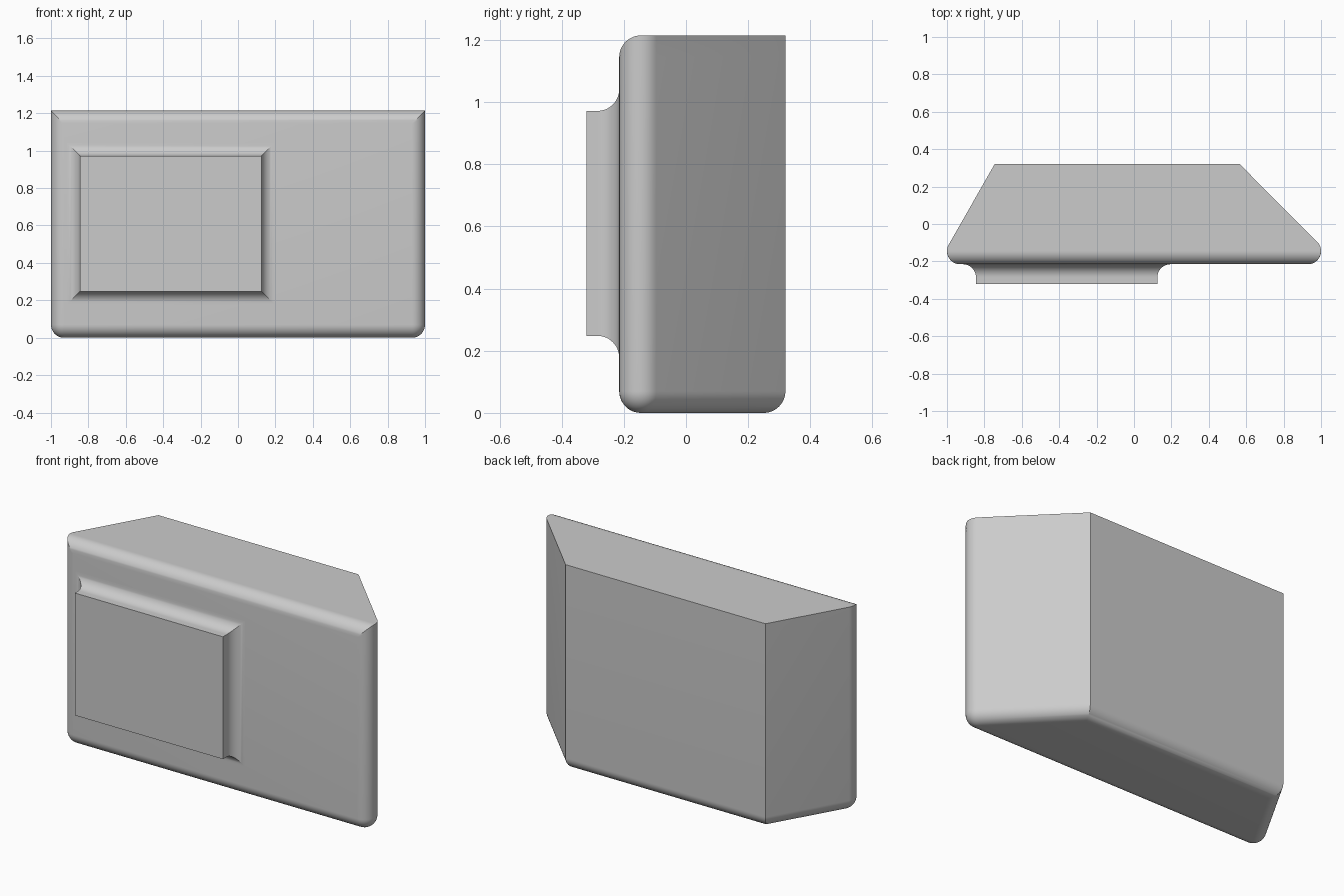
import bpy
import bmesh
from math import sin, cos, radians, pi
from mathutils import Vector

HEIGHT = 1.215      # body height
FRONT = -0.215      # y of the body's front face
BACK = 0.32         # y of the body's back face
R = 0.07            # radius of every round
STEPS = 12          # segments per round

cube = bpy.data.objects.get("Cube")
if cube:
    bpy.data.objects.remove(cube, do_unlink=True)


def lerp(a, b, f):
    return a + (b - a) * f


def loft(name, rings):
    """Skin a stack of equal-length closed rings and cap both ends."""
    bm = bmesh.new()
    loops = [[bm.verts.new(p) for p in ring] for ring in rings]
    n = len(loops[0])
    for low, high in zip(loops, loops[1:]):
        for i in range(n):
            j = (i + 1) % n
            bm.faces.new((low[i], low[j], high[j], high[i]))
    bm.faces.new(loops[0][::-1])
    bm.faces.new(loops[-1])
    bmesh.ops.remove_doubles(bm, verts=bm.verts, dist=1e-5)
    bmesh.ops.recalc_face_normals(bm, faces=bm.faces)
    mesh = bpy.data.meshes.new(name)
    bm.to_mesh(mesh)
    bm.free()
    obj = bpy.data.objects.new(name, mesh)
    bpy.context.collection.objects.link(obj)
    bpy.ops.object.select_all(action='DESELECT')
    obj.select_set(True)
    bpy.context.view_layer.objects.active = obj
    bpy.ops.object.shade_smooth_by_angle(angle=radians(25))
    return obj


def body_ring(z, radius=R, trim=0.0):
    """Body outline: shrunk to the given round radius, front trimmed by an angle."""
    inset = R - radius

    def back_corner(x, angle):
        side = Vector((cos(angle), sin(angle)))
        rear = Vector((0, 1))
        p = Vector((x, BACK)) - inset * (side + rear) / (1 + side.dot(rear))
        return (p.x, p.y, z)

    def arc(cx, start, end):
        angles = [lerp(start, end, i / STEPS) for i in range(STEPS + 1)]
        return [(cx + radius * cos(a), FRONT + R + radius * sin(a), z) for a in angles]

    left_normal, right_normal = radians(150), radians(45)
    down = 1.5 * pi
    return ([back_corner(-0.745, left_normal)]
            + arc(R - 1, left_normal, down - trim)
            + arc(1 - R, down + trim, right_normal + 2 * pi)
            + [back_corner(0.565, right_normal)])


# Body: rounded underside, straight walls, rounded upper front edge
quarter = [i / STEPS * pi / 2 for i in range(STEPS + 1)]
rings = [body_ring(R - R * cos(a), radius=R * sin(a)) for a in quarter]
rings += [body_ring(HEIGHT - R + R * sin(a), trim=a) for a in quarter]
loft("body", rings)


# Raised front panel with a concave flare where it meets the body
def panel_ring(y, grow):
    x0, x1 = -0.845 - grow, 0.125 + grow
    z0, z1 = 0.248 - grow, 0.972 + grow
    return [(x0, y, z0), (x1, y, z0), (x1, y, z1), (x0, y, z1)]


rings = [panel_ring(-0.32, 0)]
rings += [panel_ring(FRONT - R + R * sin(a), R - R * cos(a)) for a in quarter]
rings += [panel_ring(FRONT + 0.02, R)]
loft("front_panel", rings)
